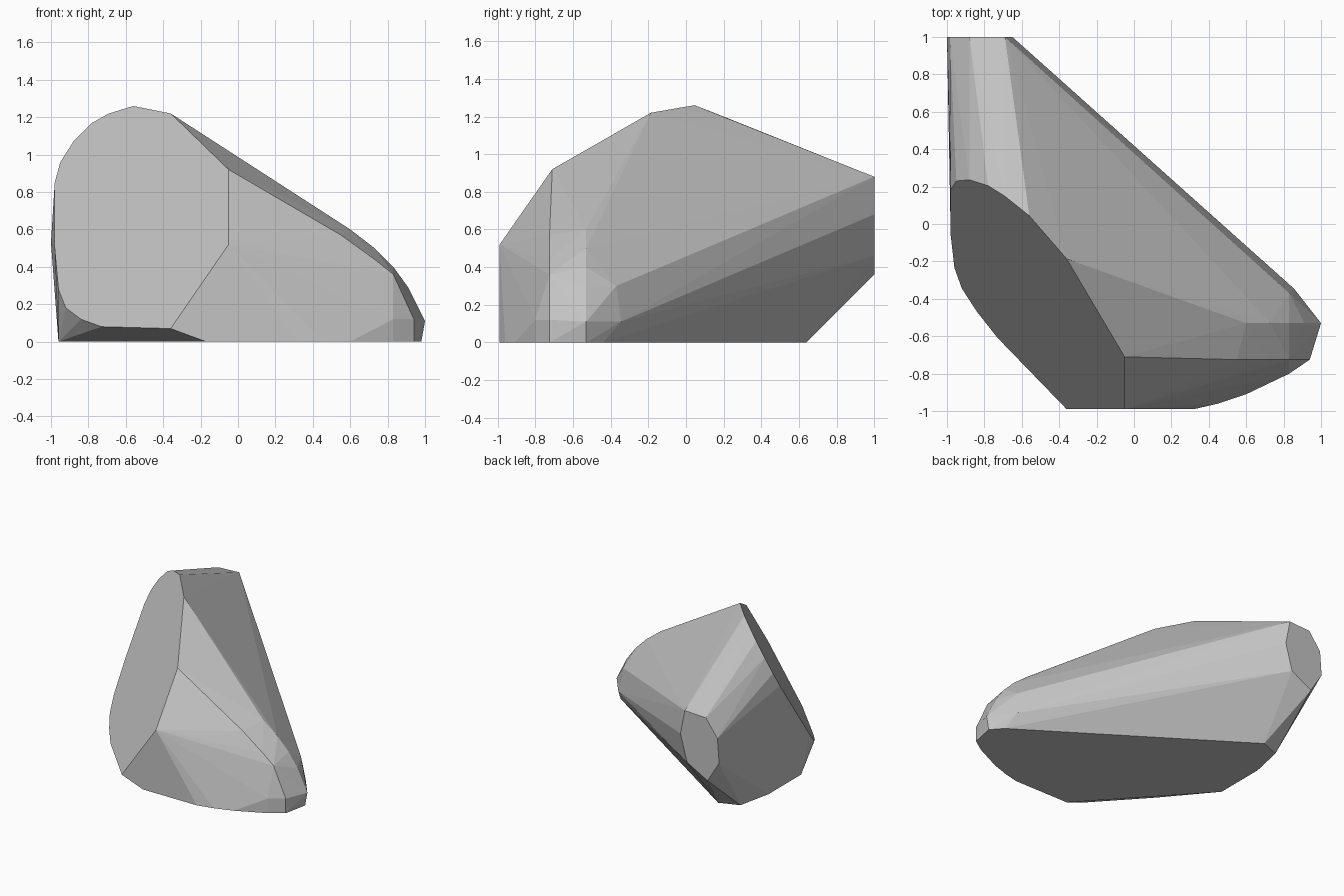
import bpy, bmesh

if "Cube" in bpy.data.objects:
    bpy.data.objects.remove(bpy.data.objects["Cube"])

# one stone colour
stone = bpy.data.materials.new("stone_grey")
stone.diffuse_color = (0.55, 0.55, 0.55, 1)
stone.use_nodes = True
stone.node_tree.nodes["Principled BSDF"].inputs["Base Color"].default_value = stone.diffuse_color


def slab_y(x, z):
    """Depth of the big sloping cleavage face at a given x and z."""
    return -0.99 + (z - 0.52 - 1.45 * (x + 0.05)) / 1.43


# rim of the big flat cleavage face (x, z)
rim = [(-.56, 1.26), (-.36, 1.22), (-.05, .92), (-.05, .52), (-.36, .07),
       (-.73, .08), (-.84, .12), (-.92, .18), (-.96, .28), (-.98, .50),
       (-.98, .85), (-.95, .96), (-.88, 1.07), (-.78, 1.17), (-.69, 1.22)]
points = [(x, slab_y(x, z), z) for x, z in rim]

# small flat end at the back (x, z)
back = [(-.69, .88), (-.88, .87), (-.985, .73), (-1, .53),
        (-.895, .36), (-.71, .46), (-.65, .68)]
points += [(x, 1.0, z) for x, z in back]

# worn nose on the right: two ridge profiles (x, z)
ridge = [(.60, .60), (.73, .50), (.83, .40), (.91, .29), (1, .11), (.98, 0)]
front_ridge = [(.55, .57), (.73, .44), (.83, .36), (.94, .12), (.94, 0)]
points += [(x, -.53, z) for x, z in ridge]
points += [(x, -.725, z) for x, z in front_ridge]
points += [(.83, -.37, .30), (.855, -.345, .11), (.90, -.44, 0)]

# front bulge
points += [(.55, -.77, .48), (.83, -.80, .12), (.83, -.80, 0)]

# outline of the underside (x, y)
base = [(-.17, -.99), (.32, -.99), (.45, -.96), (.60, -.91),
        (-.96, -.12), (-.96, .30), (-.90, .58), (-.74, .64)]
points += [(x, y, 0) for x, y in base]

# wrap everything in one convex faceted boulder
bm = bmesh.new()
for p in points:
    bm.verts.new(p)
hull = bmesh.ops.convex_hull(bm, input=bm.verts[:])
loose = [v for v in bm.verts if not v.link_faces]
bmesh.ops.delete(bm, geom=loose, context='VERTS')
bmesh.ops.dissolve_limit(bm, angle_limit=0.02, verts=bm.verts[:], edges=bm.edges[:])
bmesh.ops.recalc_face_normals(bm, faces=bm.faces[:])

mesh = bpy.data.meshes.new("boulder")
bm.to_mesh(mesh)
bm.free()
mesh.materials.append(stone)
boulder = bpy.data.objects.new("boulder", mesh)
bpy.context.collection.objects.link(boulder)
